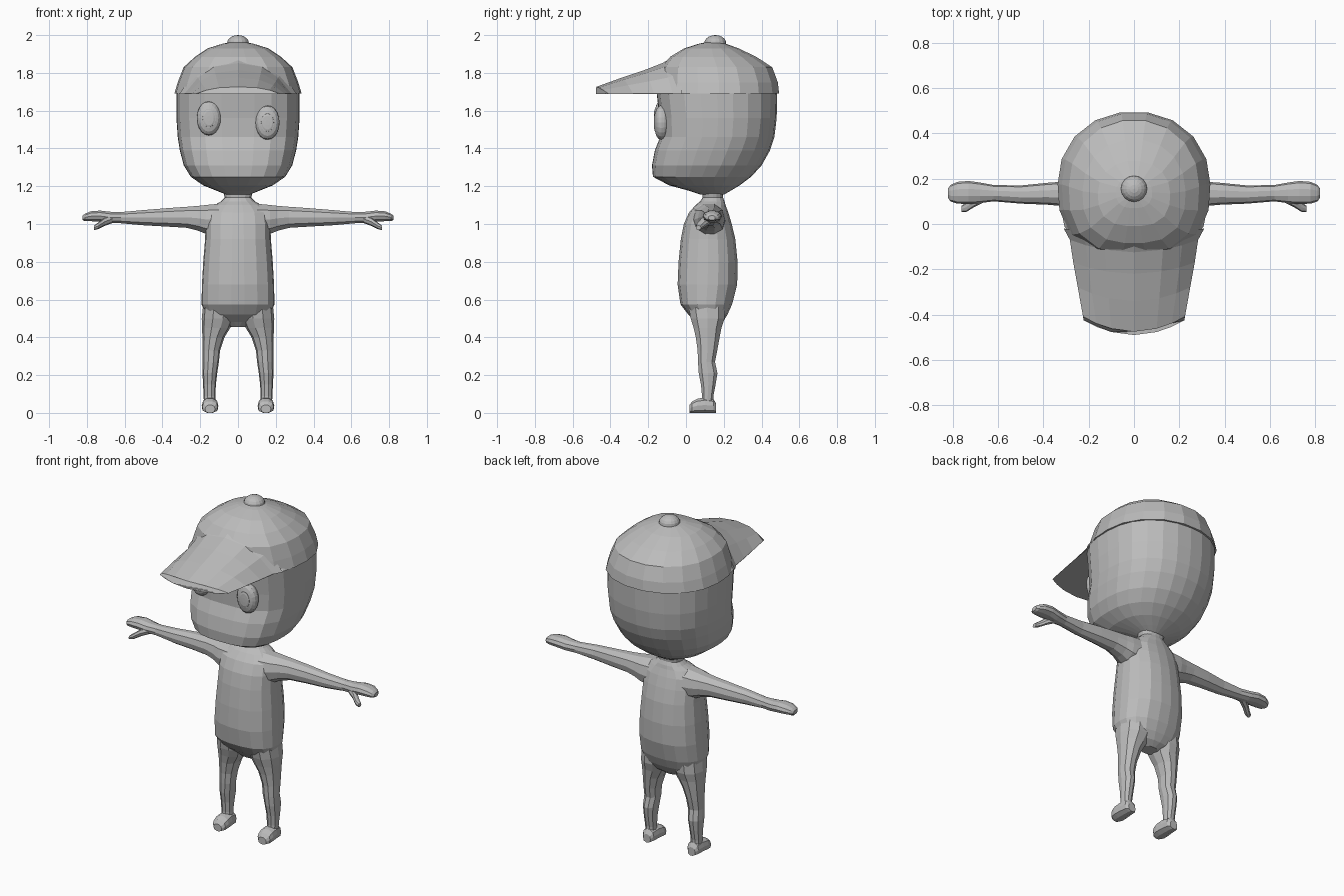
import bpy, bmesh, math
from mathutils import Matrix

GREY = bpy.data.materials.new("plain grey")
GREY.diffuse_color = (0.5, 0.5, 0.5, 1)


def finish(name, bm):
    bmesh.ops.recalc_face_normals(bm, faces=bm.faces[:])
    me = bpy.data.meshes.new(name)
    bm.to_mesh(me)
    bm.free()
    me.materials.append(GREY)
    ob = bpy.data.objects.new(name, me)
    bpy.context.collection.objects.link(ob)
    return ob


def bridge(bm, rings):
    """Skin closed rings of points and cap both ends."""
    vs = [[bm.verts.new(p) for p in r] for r in rings]
    n = len(vs[0])
    for a, b in zip(vs, vs[1:]):
        for i in range(n):
            j = (i + 1) % n
            bm.faces.new((a[i], a[j], b[j], b[i]))
    bm.faces.new(vs[0])
    bm.faces.new(vs[-1])


def oval(n, r1, r2, low=2.0, high=2.0):
    """Rounded ring; low/high set squareness on the negative/positive side."""
    pts = []
    for i in range(n):
        t = 2 * math.pi * i / n
        c, s = math.cos(t), math.sin(t)
        e = high if s > 0 else low
        k = (abs(c) ** e + abs(s) ** e) ** (-1 / e)
        pts.append((r1 * c * k, r2 * s * k))
    return pts


def upright(name, rows, n, low=2.0, high=2.0):
    """Rows: z, centre x, half width, front y, back y."""
    bm = bmesh.new()
    bridge(bm, [[(cx + u, (y0 + y1) / 2 + v, z)
                 for u, v in oval(n, w, (y1 - y0) / 2, low, high)]
                for z, cx, w, y0, y1 in rows])
    return finish(name, bm)


def sideways(name, rows, n, s):
    """Rows: x, front y, back y, bottom z, top z; s mirrors left/right."""
    bm = bmesh.new()
    bridge(bm, [[(s * x, (y0 + y1) / 2 + u, (z0 + z1) / 2 + v)
                 for u, v in oval(n, (y1 - y0) / 2, (z1 - z0) / 2, 2.3, 2.3)]
                for x, y0, y1, z0, z1 in rows])
    return finish(name, bm)


# Head, flat towards the face
upright("head", [
    (1.155, 0, .06, .08, .20), (1.175, 0, .11, .02, .235), (1.205, 0, .185, -.09, .285),
    (1.25, 0, .25, -.175, .345), (1.31, 0, .287, -.18, .40), (1.39, 0, .308, -.165, .445),
    (1.46, 0, .319, -.137, .468), (1.56, 0, .326, -.14, .48), (1.69, 0, .326, -.155, .483),
    (1.75, 0, .27, -.11, .43)], 24, 3.0, 2.2)

# Cap dome
upright("cap_dome", [
    (1.69, 0, .337, -.145, .497), (1.75, 0, .319, -.14, .49), (1.83, 0, .288, -.13, .46),
    (1.885, 0, .228, -.085, .375), (1.93, 0, .16, -.01, .28), (1.955, 0, .08, .07, .21),
    (1.965, 0, .02, .12, .16)], 18, 2.7, 2.1)

# Visor: arched rows, closed flat underneath
bm = bmesh.new()
rings = []
for w, ymid, yside, h in [(.31, -.05, -.02, .205), (.283, -.125, -.07, .162), (.268, -.22, -.17, .125),
                          (.248, -.34, -.28, .085), (.222, -.475, -.41, .036)]:
    us = [-1, -.75, -.45, 0, .45, .75, 1]
    arch = [(u * w, ymid + (yside - ymid) * u * u, 1.69 + h * (1 - abs(u) ** 2.6)) for u in us]
    flat = [(x, y - (.015 if w < .23 else 0), 1.688) for x, y, z in reversed(arch)]
    rings.append(arch + flat)
bridge(bm, rings)
finish("cap_visor", bm)

# Button on top of the cap
bm = bmesh.new()
bmesh.ops.create_uvsphere(bm, u_segments=16, v_segments=10, radius=1,
                          matrix=Matrix.Translation((0, .155, 1.957)) @ Matrix.Diagonal((.058, .058, .043, 1)))
finish("cap_button", bm)

# Eyes: domed discs with a raised pupil
for side, x, z in (("left", -.154, 1.56), ("right", .156, 1.537)):
    for part, k, rows in (("eye", 1, [(-.09, .7), (-.115, .95), (-.13, 1), (-.145, .95), (-.157, .78), (-.163, .55)]),
                          ("pupil", 1, [(-.155, .54), (-.165, .52), (-.168, .4), (-.169, .15)])):
        bm = bmesh.new()
        bridge(bm, [[(x + u, y, z + v) for u, v in oval(20, .064 * f, .091 * f)] for y, f in rows])
        finish(f"{side}_{part}", bm)

# Torso with sloping shoulders and neck
upright("torso", [
    (.455, 0, .05, .085, .165), (.48, 0, .12, .06, .195), (.52, 0, .172, .012, .22),
    (.575, 0, .193, -.03, .245), (.68, 0, .191, -.045, .272), (.80, 0, .184, -.04, .274),
    (.92, 0, .174, -.028, .262), (1.00, 0, .172, -.012, .243), (1.06, 0, .165, .015, .225),
    (1.10, 0, .125, .05, .21), (1.12, 0, .09, .075, .205), (1.14, 0, .07, .088, .196),
    (1.18, 0, .08, .085, .20)], 18, 2.6, 2.4)

for side, s in (("left", -1), ("right", 1)):
    # Arm flowing into the hand
    sideways(side + "_arm", [
        (.10, .03, .21, .93, 1.11), (.17, .045, .205, .945, 1.103), (.21, .062, .197, .962, 1.098),
        (.27, .075, .19, .978, 1.093), (.38, .085, .182, .985, 1.085), (.50, .09, .17, .992, 1.075),
        (.62, .10, .172, 1.003, 1.064), (.68, .092, .183, 1.005, 1.066), (.73, .088, .19, 1.012, 1.072),
        (.78, .09, .186, 1.014, 1.068), (.81, .10, .172, 1.015, 1.055), (.822, .118, .155, 1.02, 1.045)], 10, s)
    # Thumb
    sideways(side + "_thumb", [
        (.665, .095, .15, 1.005, 1.05), (.705, .075, .125, .99, 1.035), (.74, .053, .095, .973, 1.008),
        (.762, .052, .08, .968, .992)], 8, s)
    # Leg with bent knee
    upright(side + "_leg", [
        (.57, s * .10, .085, .01, .21), (.50, s * .106, .086, .022, .207), (.45, s * .116, .075, .038, .19),
        (.40, s * .13, .058, .05, .18), (.33, s * .141, .046, .06, .167), (.27, s * .144, .043, .062, .155),
        (.21, s * .149, .039, .066, .168), (.15, s * .151, .034, .078, .158), (.09, s * .151, .031, .084, .146),
        (.04, s * .15, .03, .08, .145)], 10, 2.3, 2.3)
    # Foot: taller at the heel, toes forward
    bm = bmesh.new()
    bridge(bm, [[(s * .148 + u, y, h / 2 + v) for u, v in oval(10, w, h / 2, 3.2, 2.4)]
                for y, w, h in [(.16, .024, .05), (.145, .036, .075), (.10, .041, .083),
                                (.06, .044, .076), (.033, .041, .062), (.018, .026, .042)]])
    finish(side + "_foot", bm)
